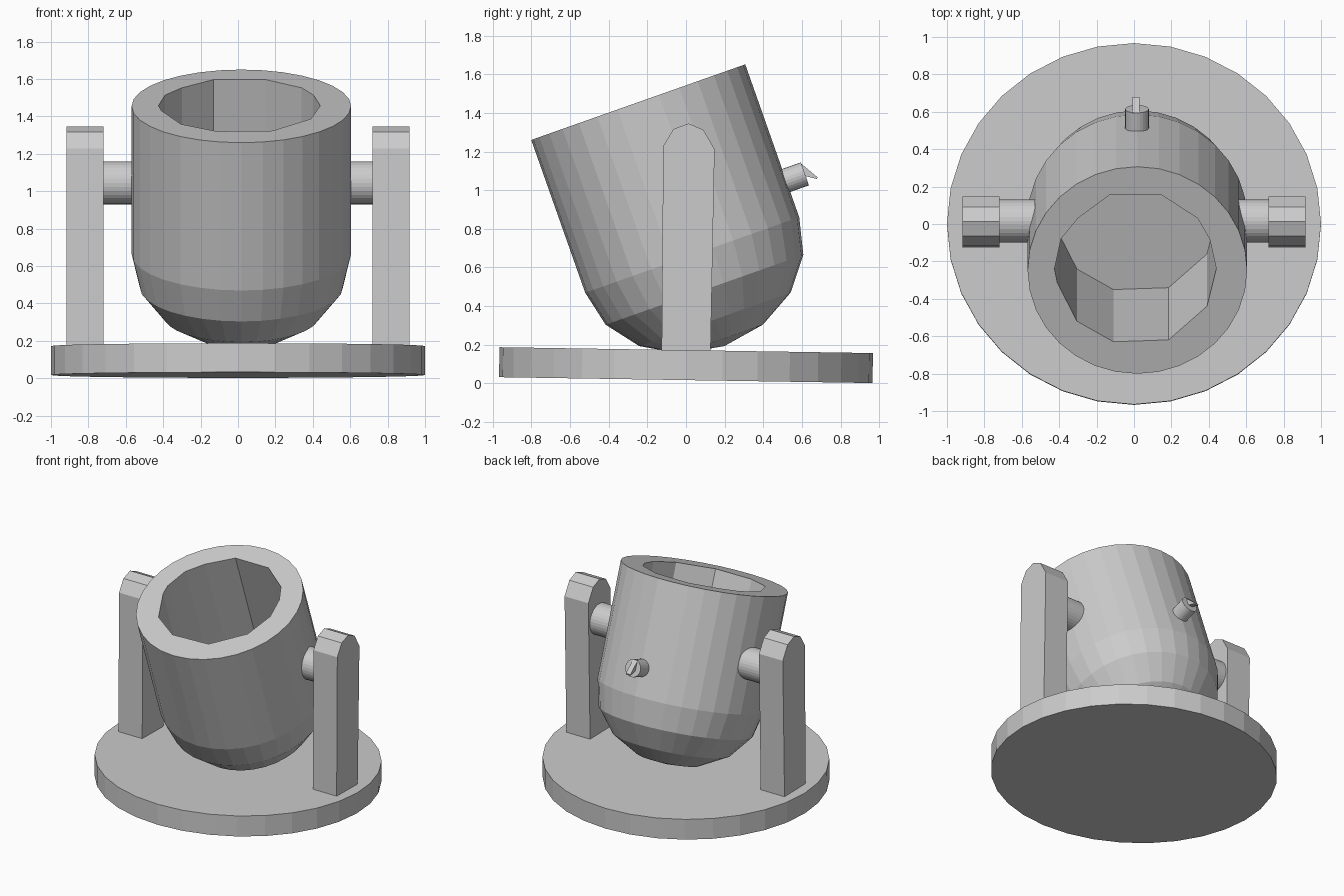
import bpy, bmesh
from math import sin, cos, pi, radians
from mathutils import Matrix, Vector

if "Cube" in bpy.data.objects:
    bpy.data.objects.remove(bpy.data.objects["Cube"])


def finish(name, bm, matrix=None):
    if matrix is not None:
        bm.transform(matrix)
    bmesh.ops.recalc_face_normals(bm, faces=bm.faces)
    mesh = bpy.data.meshes.new(name)
    bm.to_mesh(mesh)
    bm.free()
    obj = bpy.data.objects.new(name, mesh)
    bpy.context.collection.objects.link(obj)
    return obj


def cylinder(name, radius, depth, segments, matrix):
    bm = bmesh.new()
    bmesh.ops.create_cone(bm, cap_ends=True, segments=segments,
                          radius1=radius, radius2=radius, depth=depth)
    return finish(name, bm, matrix)


def prism(name, profile, x0, x1):
    """Extrude a (y, z) profile along x."""
    bm = bmesh.new()
    a, b = ([bm.verts.new((x, y, z)) for y, z in profile] for x in (x0, x1))
    bm.faces.new(a)
    bm.faces.new(b)
    bridge(bm, a, b)
    return finish(name, bm)


def bridge(bm, a, b):
    n = len(a)
    for i in range(n):
        j = (i + 1) % n
        bm.faces.new((a[i], a[j], b[j], b[i]))


# Base disc, slightly tilted
cylinder("base", 1.0, 0.155, 32,
         Matrix.Translation((0, 0, 0.095)) @ Matrix.Rotation(radians(-0.9), 4, 'X')
         @ Matrix.Diagonal((1, 0.966, 1, 1)))

# Tilted barrel: domed bottom, straight wall, many-sided bore
R, H, DOME, SEG = 0.587, 0.838, 0.5, 32
TILT = radians(19.45)
barrel_mat = Matrix.Translation((0.018, 0.032, 0.665)) @ Matrix.Rotation(TILT, 4, 'X')
bm = bmesh.new()


def ring(radius, z):
    return [bm.verts.new((radius * cos(2 * pi * i / SEG), radius * sin(2 * pi * i / SEG), z))
            for i in range(SEG)]


rings = [ring(R, H)] + [ring(R * cos(k * pi / 16), -DOME * sin(k * pi / 16))
                        for k in (0, 2, 4, 6)]
for a, b in zip(rings, rings[1:]):
    bridge(bm, a, b)
pole = bm.verts.new((0, 0, -DOME))
for i in range(SEG):
    bm.faces.new((rings[-1][i], rings[-1][(i + 1) % SEG], pole))

# Bore outline as seen from above, projected onto the rim plane
bore = [(-.13, .155), (.147, .155), (.34, .03), (.404, -.08), (.44, -.24),
        (.39, -.44), (.185, -.62), (-.11, -.63), (-.305, -.52), (-.41, -.315),
        (-.425, -.24), (-.39, -.08), (-.3, .03)]
top, floor = ([bm.verts.new((x - 0.018, (y + 0.2475) / cos(TILT), z)) for x, y in bore]
              for z in (H, 0.0))
bridge(bm, top, floor)
bm.faces.new(floor)
rim_edges = [e for e in bm.edges if all(abs(v.co.z - H) < 1e-5 for v in e.verts)]
bmesh.ops.triangle_fill(bm, use_beauty=True, use_dissolve=False,
                        edges=rim_edges, normal=Vector((0, 0, 1)))
finish("barrel", bm, barrel_mat)

# Side posts with rounded tops, and pivot pins
post_profile = [(-.126, .16), (-.118, 1.228), (-.065, 1.316), (.013, 1.345),
                (.09, 1.312), (.148, 1.212), (.127, .16)]
for side, label in ((-1, "left"), (1, "right")):
    prism(label + "_post", post_profile, side * 0.718, side * 0.918)
    cylinder(label + "_pivot_pin", 0.115, 0.2, 32,
             Matrix.Translation((side * 0.63, 0.016, 1.045))
             @ Matrix.Rotation(pi / 2, 4, 'Y'))

# Vent tube and fuse on the back of the barrel
cylinder("vent_tube", 0.063, 0.14, 24,
         Matrix.Translation((0.016, 0.549, 1.061))
         @ Matrix.Rotation(TILT - pi / 2, 4, 'X'))
prism("fuse", [(.59, 1.142), (.68, 1.067), (.678, 1.058), (.61, 1.075)], -0.008, 0.03)
